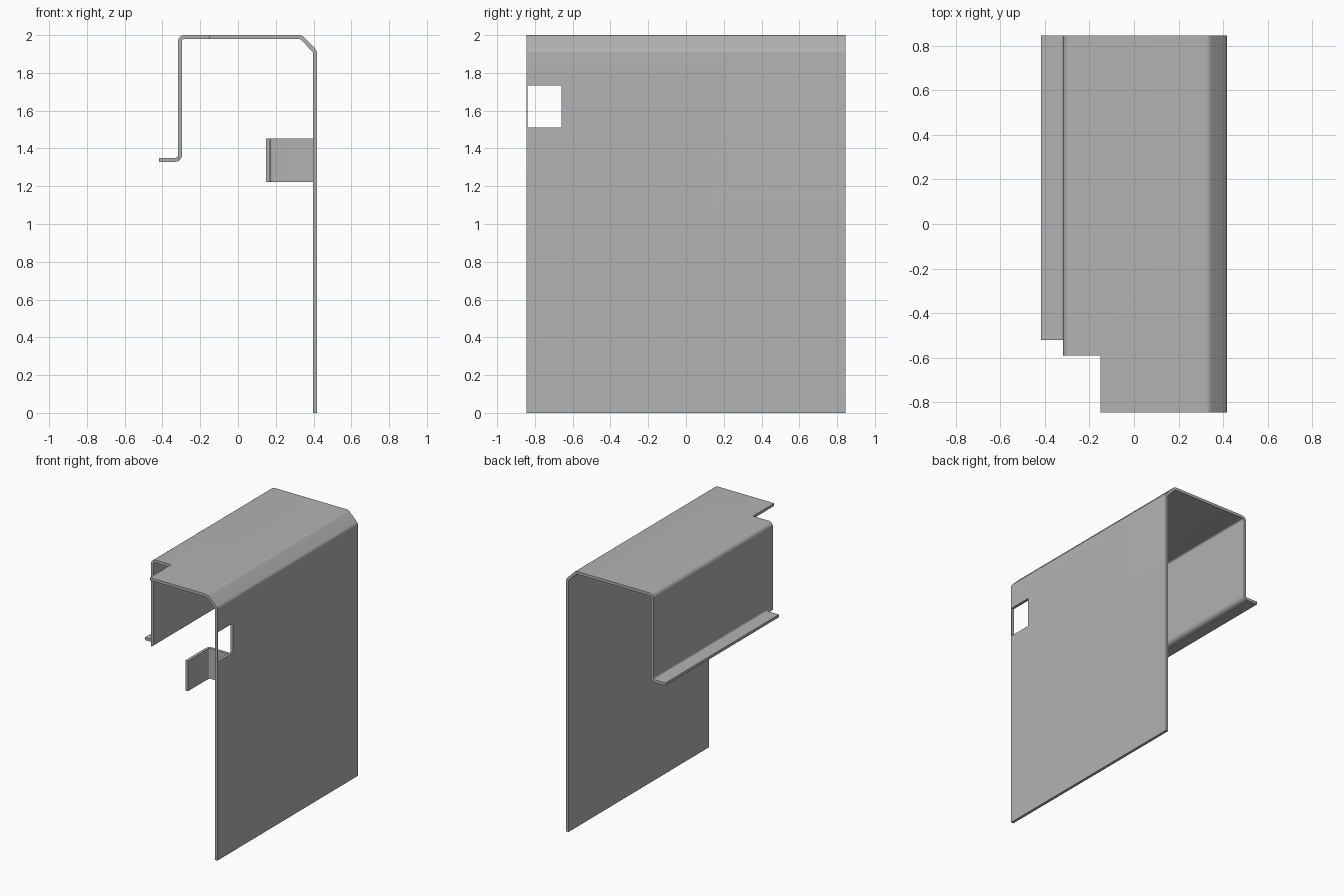
import bpy
import bmesh
from mathutils import Vector

THICK = 0.021

default_cube = bpy.data.objects.get("Cube")
if default_cube:
    bpy.data.objects.remove(default_cube, do_unlink=True)

metal = bpy.data.materials.new("grey sheet metal")
metal.use_nodes = True
metal.diffuse_color = (0.45, 0.45, 0.45, 1)
metal.node_tree.nodes["Principled BSDF"].inputs["Base Color"].default_value = (0.45, 0.45, 0.45, 1)


def bend_path(points, radius, steps=6):
    """Round the corners of a centre line; return (point, sideways normal) pairs."""
    pts = [Vector(p) for p in points]
    dirs = [(b - a).normalized() for a, b in zip(pts, pts[1:])]
    side = lambda d: Vector((-d.y, d.x))
    path = [(pts[0], side(dirs[0]))]
    for p, d0, d1 in zip(pts[1:-1], dirs, dirs[1:]):
        turn = d0.angle_signed(d1)
        sign = 1 if d0.cross(d1) > 0 else -1
        half = abs(turn) / 2
        n0, n1 = side(d0), side(d1)
        inward = (n0 + n1).normalized() * sign
        centre = p + inward * radius / Vector((n0)).dot(inward * sign)
        for i in range(steps + 1):
            n = n0.slerp(n1, i / steps)
            path.append((centre - n * sign * radius, n))
    path.append((pts[-1], side(dirs[-1])))
    return path


def bent_sheet(name, points, radius, place, low, high):
    """Thicken a bent centre line and sweep it straight from low to high."""
    path = bend_path(points, radius)
    outline = [p + n * THICK / 2 for p, n in path]
    outline += [p - n * THICK / 2 for p, n in reversed(path)]
    bm = bmesh.new()
    rings = [[bm.verts.new(place(p, s)) for p in outline] for s in (low, high)]
    count, last = len(outline), len(path) - 1
    for i in range(count):
        j = (i + 1) % count
        bm.faces.new((rings[0][i], rings[0][j], rings[1][j], rings[1][i]))
    for ring in rings:
        for i in range(last):
            bm.faces.new((ring[i], ring[i + 1], ring[count - 2 - i], ring[count - 1 - i]))
    bmesh.ops.recalc_face_normals(bm, faces=bm.faces)
    mesh = bpy.data.meshes.new(name)
    bm.to_mesh(mesh)
    bm.free()
    obj = bpy.data.objects.new(name, mesh)
    bpy.context.collection.objects.link(obj)
    mesh.materials.append(metal)
    return obj


def cut_box(target, low, high):
    """Remove a box-shaped region from the target."""
    low, high = Vector(low), Vector(high)
    bpy.ops.mesh.primitive_cube_add(size=1, location=(low + high) / 2)
    cutter = bpy.context.object
    cutter.name = "cutter"
    cutter.scale = high - low
    cutter.hide_render = True
    mod = target.modifiers.new("cut", "BOOLEAN")
    mod.operation = "DIFFERENCE"
    mod.solver = "EXACT"
    mod.object = cutter
    bpy.context.view_layer.objects.active = target
    bpy.ops.object.modifier_apply(modifier=mod.name)
    bpy.data.objects.remove(cutter, do_unlink=True)


# Bent cover: tall wall, chamfer, top, short wall and flange
cover = bent_sheet(
    "bent_cover",
    [(0.407, 0), (0.407, 1.915), (0.333, 1.99), (-0.307, 1.99), (-0.307, 1.34), (-0.418, 1.34)],
    0.024, lambda p, s: (p.x, s, p.y), -0.845, 0.845)

# Front corner notch, flange setback and wall window
cut_box(cover, (-0.6, -1, 1.2), (-0.15, -0.59, 2.1))
cut_box(cover, (-0.6, -1, 1.2), (-0.318, -0.52, 1.5))
cut_box(cover, (0.36, -0.838, 1.51), (0.5, -0.658, 1.733))

# L-shaped tab inside the tall wall
tab = bent_sheet(
    "inner_tab",
    [(0.16, -0.845), (0.16, -0.58), (0.4, -0.58)],
    0.02, lambda p, s: (p.x, p.y, s), 1.222, 1.452)

# Smooth the bends, keep the cut edges sharp
for obj in (cover, tab):
    bpy.ops.object.select_all(action="DESELECT")
    obj.select_set(True)
    bpy.context.view_layer.objects.active = obj
    bpy.ops.object.shade_smooth_by_angle(angle=0.52)
